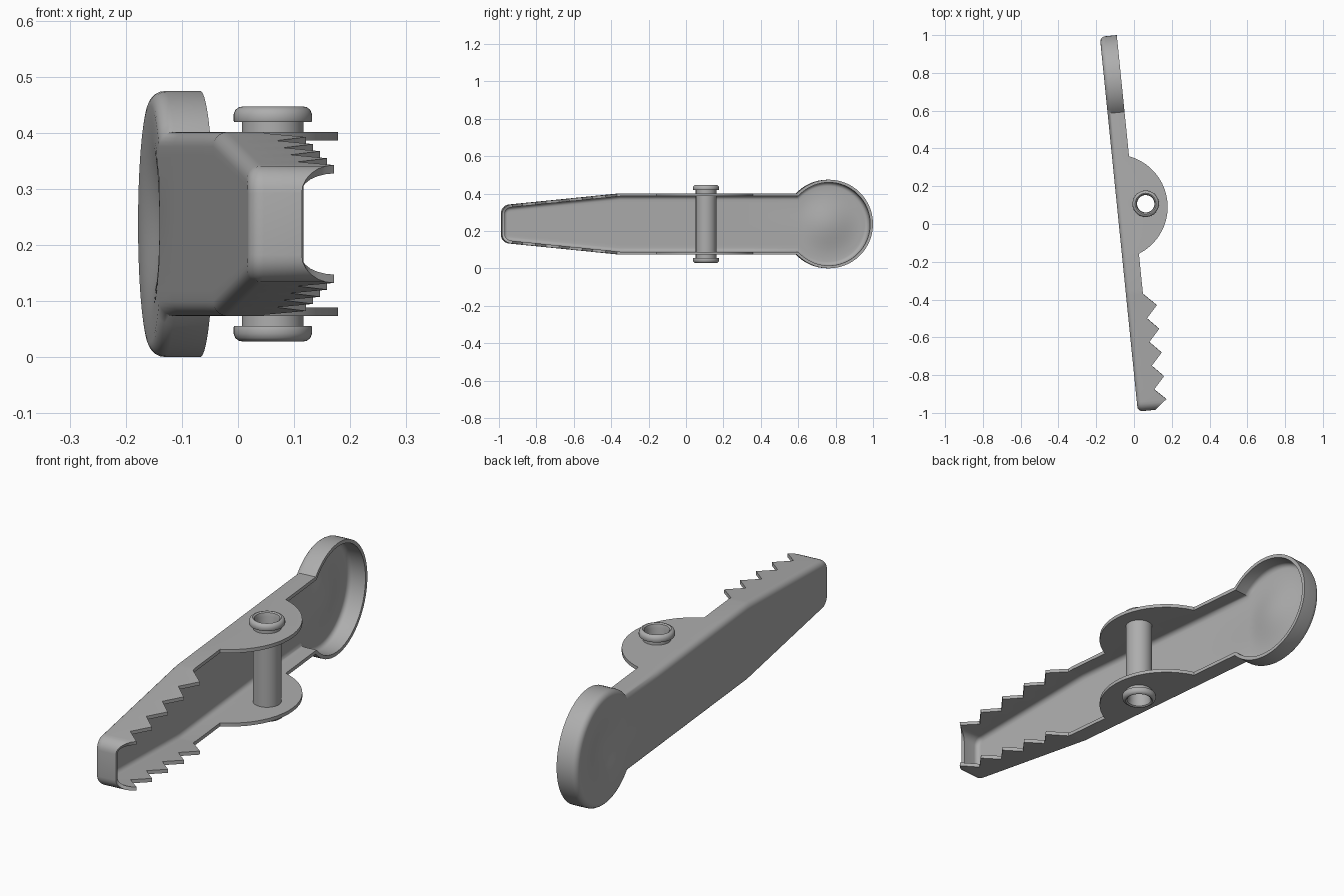
import bpy, bmesh
from math import sin, cos, pi, sqrt, asin, hypot, radians
from mathutils import Matrix, Vector

if "Cube" in bpy.data.objects:
    bpy.data.objects.remove(bpy.data.objects["Cube"])

MID = 0.2375        # height of the symmetry plane
TILT = radians(5.78)
BACK = -0.08        # outer face of the back plate
WALL = 0.015
RIM = 0.01          # plain side wall height
HALF = 0.164        # half width of the channel
TIP, TIP_HALF, CORNER = -0.99, 0.10, 0.05
HEAD_S, HEAD_R = 0.767, 0.237
HUB_S, HUB_D, HUB_R = 0.10, -0.09, 0.278

steel = bpy.data.materials.new("plain grey")
steel.use_nodes = True
grey = (0.42, 0.42, 0.42, 1)
steel.diffuse_color = grey
steel.node_tree.nodes["Principled BSDF"].inputs["Base Color"].default_value = grey


def make_object(name, bm):
    bmesh.ops.remove_doubles(bm, verts=bm.verts, dist=1e-5)
    bmesh.ops.recalc_face_normals(bm, faces=bm.faces)
    mesh = bpy.data.meshes.new(name)
    bm.to_mesh(mesh)
    bm.free()
    mesh.materials.append(steel)
    obj = bpy.data.objects.new(name, mesh)
    bpy.context.collection.objects.link(obj)
    return obj


def activate(obj):
    bpy.ops.object.select_all(action='DESELECT')
    obj.select_set(True)
    bpy.context.view_layer.objects.active = obj


# Wall edge: teeth near the tip, then a plain rim with a round hub ear
teeth = [(TIP, 0.014), (TIP + CORNER, 0.077)]
for i in range(4):
    valley = -0.882 + i * 0.126
    teeth += [(valley, 0.018), (valley + 0.064, 0.077)]
teeth.append((-0.373, RIM))


def wall_top(s):
    for (s0, d0), (s1, d1) in zip(teeth, teeth[1:]):
        if s <= s1:
            return d0 + (d1 - d0) * max(0, s - s0) / (s1 - s0)
    reach = HUB_R ** 2 - (s - HUB_S) ** 2
    return max(RIM, HUB_D + sqrt(reach)) if reach > 0 else RIM


def half_width(s):
    return min(HALF, TIP_HALF + 0.1 * (s - TIP))


# Half outline: tip corner, teeth, hub ear, round head
cy = half_width(TIP + CORNER) - CORNER
half = [(TIP + CORNER * (1 - cos(a)), cy + CORNER * sin(a))
        for a in [pi / 2 * i / 6 for i in range(7)]]
half += [(s, half_width(s)) for s, d in teeth[2:]]
half.append((-0.35, HALF))
a0 = asin((RIM - HUB_D) / HUB_R)
half += [(HUB_S - HUB_R * cos(a), HALF)
         for a in [a0 + (pi - 2 * a0) * i / 20 for i in range(21)]]
start = pi - asin(HALF / HEAD_R)
half += [(HEAD_S + HEAD_R * cos(a), HEAD_R * sin(a))
         for a in [start * (1 - i / 24) for i in range(25)]]
ring = [Vector(p) for p in half] + [Vector((s, -z)) for s, z in half[-2::-1]]
count = len(ring)


def inset(dist):
    result = []
    for i, p in enumerate(ring):
        t0 = (p - ring[i - 1]).normalized()
        t1 = (ring[(i + 1) % count] - p).normalized()
        n0, n1 = Vector((t0.y, -t0.x)), Vector((t1.y, -t1.x))
        n = (n0 + n1).normalized()
        result.append(p + n * dist / max(0.5, n.dot(n0)))
    return result


def fillet(radius, base, offset):
    angles = [pi / 2 * i / 5 for i in range(6)]
    return [(offset + radius * (1 - sin(a)), base + radius * (1 - cos(a))) for a in angles]


def dish(s, z):
    r = hypot(s - HEAD_S, z) / 0.18
    return 0.012 * (1 + cos(pi * r)) if r < 1 else 0


# Channel shell: outer fillet, wall edge, inner fillet
bm = bmesh.new()
outer = fillet(0.026, BACK, 0)
inner = fillet(0.02, BACK + WALL, WALL)
levels = outer + [(0, None), (WALL, None)] + inner[::-1]
loops = []
for dist, depth in levels:
    loops.append([bm.verts.new((wall_top(o.x) if depth is None else depth, p.x, p.y))
                  for p, o in zip(inset(dist), ring)])
for low, high in zip(loops, loops[1:]):
    for i in range(count):
        j = (i + 1) % count
        bm.faces.new((low[i], low[j], high[j], high[i]))

# Floor sheets with the thumb dish pressed into the head
SPANS = 16
for dist, depth in (outer[0], inner[0]):
    columns = []
    for p in inset(dist)[:len(half)]:
        zs = [p.y * (1 - 2 * k / SPANS) for k in range(SPANS + 1)]
        columns.append([bm.verts.new((depth + dish(p.x, z), p.x, z)) for z in zs])
    for left, right in zip(columns, columns[1:]):
        for k in range(SPANS):
            bm.faces.new((left[k], right[k], right[k + 1], left[k + 1]))
# Join the floor ends to the straight end wall
bmesh.ops.remove_doubles(bm, verts=bm.verts, dist=1e-5)
edges = [e for e in bm.edges if e.is_boundary]
if edges:
    bmesh.ops.holes_fill(bm, edges=edges, sides=0)
bm.transform(Matrix.Translation((0, 0, MID)) @ Matrix.Rotation(TILT, 4, 'Z'))
lever = make_object("lever_channel", bm)

# Pin hole through both ears
PIN = (0.062, 0.107, MID)
bm = bmesh.new()
bmesh.ops.create_cone(bm, cap_ends=True, segments=40, radius1=0.05, radius2=0.05, depth=0.6)
bm.transform(Matrix.Translation(PIN))
cutter = make_object("hole_cutter", bm)
cutter.hide_render = True
mod = lever.modifiers.new("pin_hole", 'BOOLEAN')
mod.operation = 'DIFFERENCE'
mod.solver = 'EXACT'
mod.object = cutter
activate(lever)
bpy.ops.object.modifier_apply(modifier=mod.name)
bpy.data.objects.remove(cutter)

# Hollow pin with rolled flanges, turned from one profile
side = [(0.046, 0.19), (0.05, 0.205), (0.056, 0.209), (0.061, 0.208), (0.067, 0.203),
        (0.07, 0.195), (0.07, 0.184), (0.069, 0.182), (0.055, 0.182)]
profile = side + [(r, -h) for r, h in side[::-1]]
bm = bmesh.new()
STEPS = 40
turns = []
for i in range(STEPS):
    a = 2 * pi * i / STEPS
    turns.append([bm.verts.new((r * cos(a), r * sin(a), h)) for r, h in profile])
for i in range(STEPS):
    now, nxt = turns[i], turns[(i + 1) % STEPS]
    for k in range(len(profile)):
        m = (k + 1) % len(profile)
        bm.faces.new((now[k], nxt[k], nxt[m], now[m]))
bm.transform(Matrix.Translation(PIN))
pin = make_object("hollow_pin", bm)

for obj in (lever, pin):
    activate(obj)
    bpy.ops.object.shade_smooth_by_angle(angle=radians(32))
